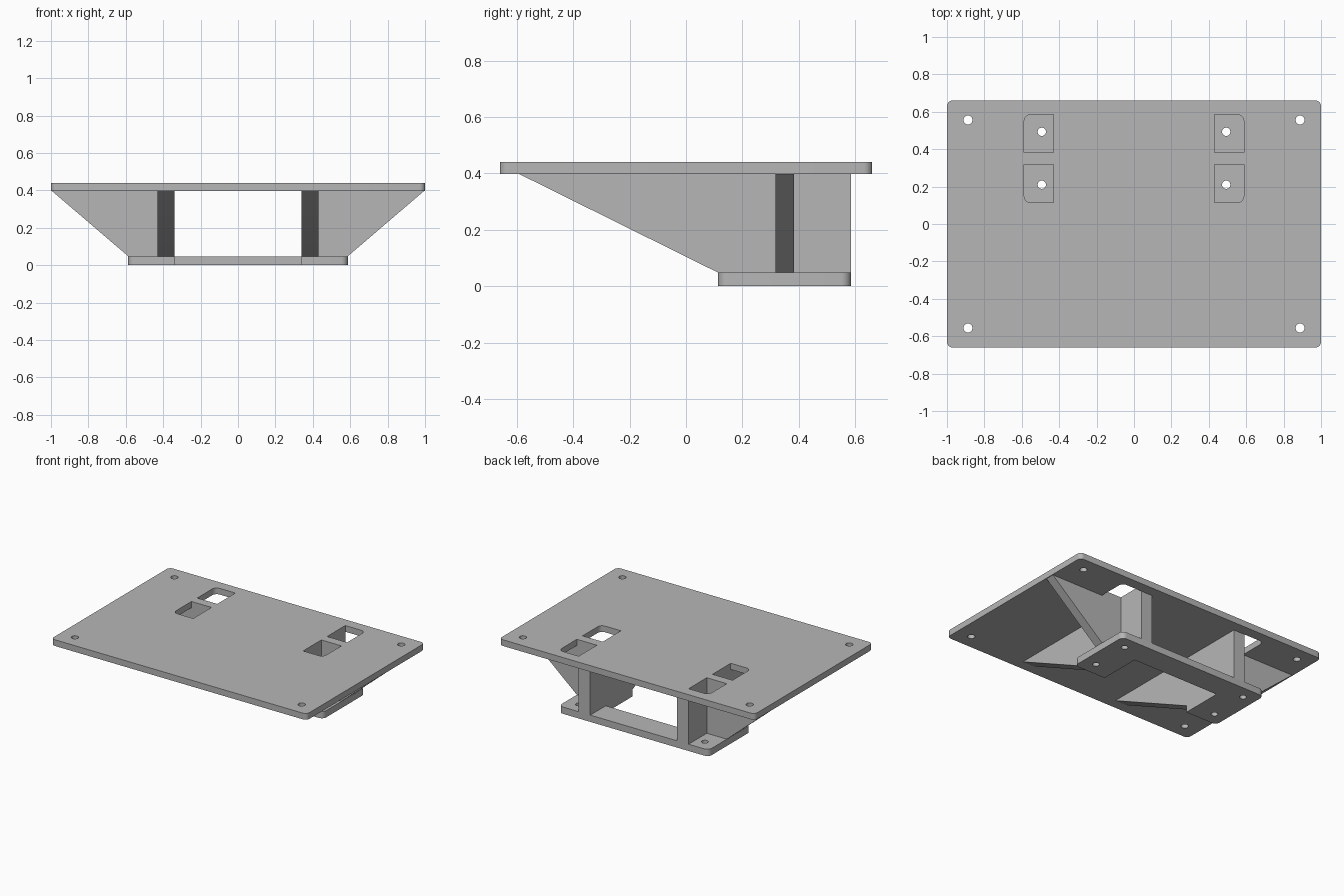
import bpy, bmesh
from math import sin, cos, pi
from mathutils import Vector

old = bpy.data.objects.get("Cube")
if old:
    bpy.data.objects.remove(old, do_unlink=True)

grey = bpy.data.materials.new("plain grey")
grey.use_nodes = True
grey.diffuse_color = (0.47, 0.47, 0.47, 1)
grey.node_tree.nodes["Principled BSDF"].inputs["Base Color"].default_value = grey.diffuse_color

TOP_LOW, TOP_HIGH, BASE_HIGH = 0.397, 0.441, 0.048
BASE_X, BASE_FRONT, BASE_BACK = 0.587, 0.114, 0.585
WALL_IN, WALL_OUT = 0.34, 0.43
WING_FRONT, WING_BACK = 0.318, 0.382


def rounded(corners, steps=8):
    """Outline from (x, y, radius) right-angle corners."""
    out = []
    for i, (x, y, r) in enumerate(corners):
        p = Vector((x, y))
        if r == 0:
            out.append(p)
            continue
        a = (Vector(corners[i - 1][:2]) - p).normalized()
        b = (Vector(corners[(i + 1) % len(corners)][:2]) - p).normalized()
        c = p + r * (a + b)
        for k in range(steps + 1):
            t = pi / 2 * k / steps
            out.append(c - r * b * cos(t) - r * a * sin(t))
    return out


def circle(x, y, r, n=24):
    return [Vector((x + r * cos(2 * pi * k / n), y + r * sin(2 * pi * k / n))) for k in range(n)]


def prism(name, loops, axis, low, high):
    """Extrude an outline (first loop) with holes (other loops) along an axis."""
    place = {"x": lambda p: (low, p[0], p[1]),
             "y": lambda p: (p[0], low, p[1]),
             "z": lambda p: (p[0], p[1], low)}[axis]
    way = Vector([float(axis == a) for a in "xyz"])
    bm = bmesh.new()
    edges = []
    for loop in loops:
        vs = [bm.verts.new(place(p)) for p in loop]
        edges += [bm.edges.new((vs[i - 1], vs[i])) for i in range(len(vs))]
    bmesh.ops.triangle_fill(bm, edges=edges, use_beauty=True, normal=way)
    new = bmesh.ops.extrude_face_region(bm, geom=bm.faces[:], use_keep_orig=True)["geom"]
    bmesh.ops.translate(bm, vec=way * (high - low),
                        verts=[g for g in new if isinstance(g, bmesh.types.BMVert)])
    bmesh.ops.recalc_face_normals(bm, faces=bm.faces[:])
    mesh = bpy.data.meshes.new(name)
    bm.to_mesh(mesh)
    bm.free()
    mesh.materials.append(grey)
    ob = bpy.data.objects.new(name, mesh)
    bpy.context.collection.objects.link(ob)
    bpy.ops.object.select_all(action="DESELECT")
    ob.select_set(True)
    bpy.context.view_layer.objects.active = ob
    bpy.ops.object.shade_smooth_by_angle(angle=0.5)
    return ob


# Top plate with corner screw holes and four access windows
top = [rounded([(-1, -0.66, 0.03), (1, -0.66, 0.03), (1, 0.66, 0.03), (-1, 0.66, 0.03)])]
base_holes = []
for s in (-1, 1):
    for y in (-0.556, 0.556):
        top.append(circle(s * 0.888, y, 0.024))
    for inner, outer in ((WING_BACK, BASE_BACK), (WING_FRONT, BASE_FRONT)):
        top.append(rounded([(s * WALL_OUT, inner, 0), (s * BASE_X, inner, 0),
                            (s * BASE_X, outer, 0.035), (s * WALL_OUT, outer, 0)]))
    for y in (0.21, 0.493):
        base_holes.append(circle(s * 0.493, y, 0.022))
prism("top_plate", top, "z", TOP_LOW, TOP_HIGH)

# U-shaped base plate, open at the front
NOTCH = 0.412
base = rounded([(-BASE_X, BASE_FRONT, 0.035), (-WALL_IN, BASE_FRONT, 0), (-WALL_IN, NOTCH, 0),
                (WALL_IN, NOTCH, 0), (WALL_IN, BASE_FRONT, 0), (BASE_X, BASE_FRONT, 0.035),
                (BASE_X, BASE_BACK, 0.035), (-BASE_X, BASE_BACK, 0.035)])
prism("base_plate", [base] + base_holes, "z", 0, BASE_HIGH)

# Sloped walls running front to back, and sloped wings running sideways
for side, s in (("left", 1), ("right", -1)):
    wall = [(-0.59, TOP_LOW), (BASE_FRONT, BASE_HIGH), (BASE_BACK, BASE_HIGH), (BASE_BACK, TOP_LOW)]
    prism(side + "_wall", [wall], "x", *sorted((s * WALL_IN, s * WALL_OUT)))
    wing = [(s * WALL_OUT, BASE_HIGH), (s * BASE_X, BASE_HIGH), (s * 0.995, TOP_LOW), (s * WALL_OUT, TOP_LOW)]
    prism(side + "_wing", [wing], "y", WING_FRONT, WING_BACK)
